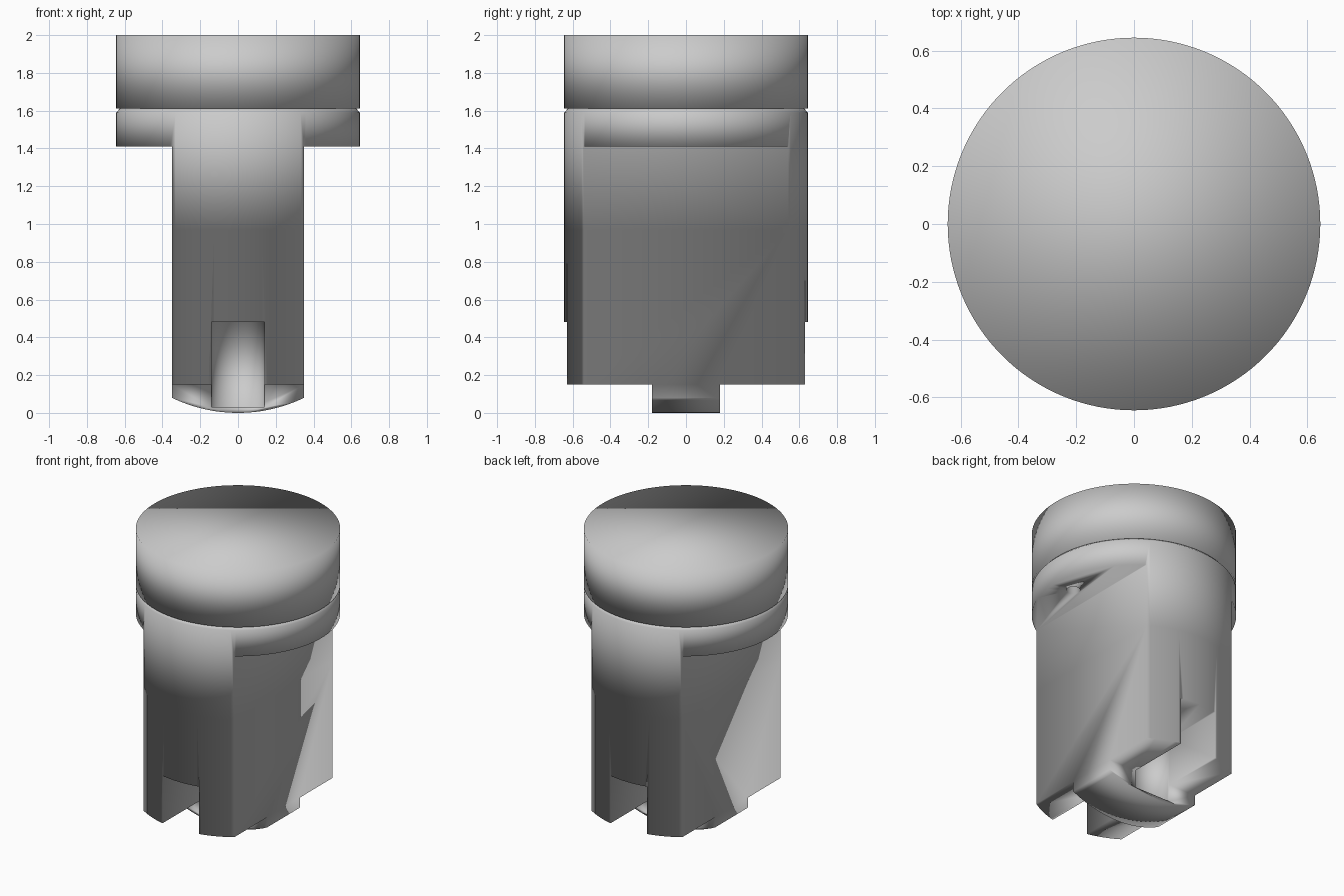
import bpy, bmesh, math

cube = bpy.data.objects.get("Cube")
if cube:
    bpy.data.objects.remove(cube)

R, HALF, TONGUE, SLOT, SEAM = 0.645, 0.35, 0.18, 0.14, 0.97

grey = bpy.data.materials.new("plain_grey")
grey.use_nodes = True
grey.diffuse_color = (0.6, 0.6, 0.6, 1)
grey.node_tree.nodes["Principled BSDF"].inputs["Base Color"].default_value = (0.6, 0.6, 0.6, 1)


def loft(name, rings):
    """Skin a stack of closed rings and cap both ends."""
    bm = bmesh.new()
    rings = [[bm.verts.new(p) for p in ring] for ring in rings]
    for a, b in zip(rings, rings[1:]):
        for i in range(len(a)):
            bm.faces.new((a[i - 1], a[i], b[i], b[i - 1]))
    bm.faces.new(rings[0])
    bm.faces.new(rings[-1])
    bmesh.ops.recalc_face_normals(bm, faces=bm.faces[:])
    mesh = bpy.data.meshes.new(name)
    bm.to_mesh(mesh)
    bm.free()
    mesh.materials.append(grey)
    obj = bpy.data.objects.new(name, mesh)
    bpy.context.collection.objects.link(obj)
    return obj


def circle(r, z, steps=128, x=0):
    return [(x + r * math.cos(math.tau * i / steps), r * math.sin(math.tau * i / steps), z)
            for i in range(steps)]


def cut(target, tool, operation):
    tool.hide_render = True
    mod = target.modifiers.new("cut", "BOOLEAN")
    mod.operation, mod.object, mod.solver = operation, tool, "EXACT"
    bpy.context.view_layer.objects.active = target
    bpy.ops.object.modifier_apply(modifier=mod.name)
    bpy.data.objects.remove(tool)


# Cap
cap = loft("cap", [circle(R, 1.612), circle(R, 2.0)])

# Chamfered flange on a flat-sided neck
flange = loft("flange_and_neck", [circle(R, SEAM), circle(R, 1.59), circle(0.625, 1.612)])
for s in (-1, 1):
    side = [(s * HALF, -1), (s, -1), (s, 1), (s * HALF, 1)]
    cut(flange, loft("side_cutter", [[(x, y, z) for x, y in side] for z in (0.5, 1.41)]),
        "DIFFERENCE")
    # Small blind hole under each ear
    cut(flange, loft("hole_cutter", [circle(0.045, z, 24, s * 0.5) for z in (1.3, 1.5)]),
        "DIFFERENCE")

# Shank with flat sides and an arched foot
shank = loft("shank", [circle(R, -0.1), circle(R, SEAM)])
ARC = 0.806
arch = [(x, ARC - math.sqrt(ARC * ARC - x * x))
        for x in [HALF * (i / 12 - 1) for i in range(25)]]
front = arch + [(HALF, 1.2), (-HALF, 1.2)]
cut(shank, loft("front_outline", [[(x, y, z) for x, z in front] for y in (-1, 1)]), "INTERSECT")

for s in (-1, 1):
    # Step that leaves the narrow tongue
    step = [(s * TONGUE, -0.3), (s, -0.3), (s, 0.15), (s * TONGUE, 0.15)]
    cut(shank, loft("step_cutter", [[(x, y, z) for y, z in step] for x in (-1, 1)]), "DIFFERENCE")
    # Round-ended slot
    slot = [(SLOT * math.cos(math.pi * i / 24), s * (TONGUE - SLOT * math.sin(math.pi * i / 24)))
            for i in range(25)] + [(-SLOT, s), (SLOT, s)]
    cut(shank, loft("slot_cutter", [[(x, y, z) for x, y in slot] for z in (0.03, 0.48)]),
        "DIFFERENCE")

# The hidden joint face of the shank faces down, like that of the neck above
for face in shank.data.polygons:
    if face.center.z > SEAM - 0.001:
        face.flip()
shank.data.update()

# Soft shading runs over every edge
for part in (cap, flange, shank):
    part.data.shade_smooth()
